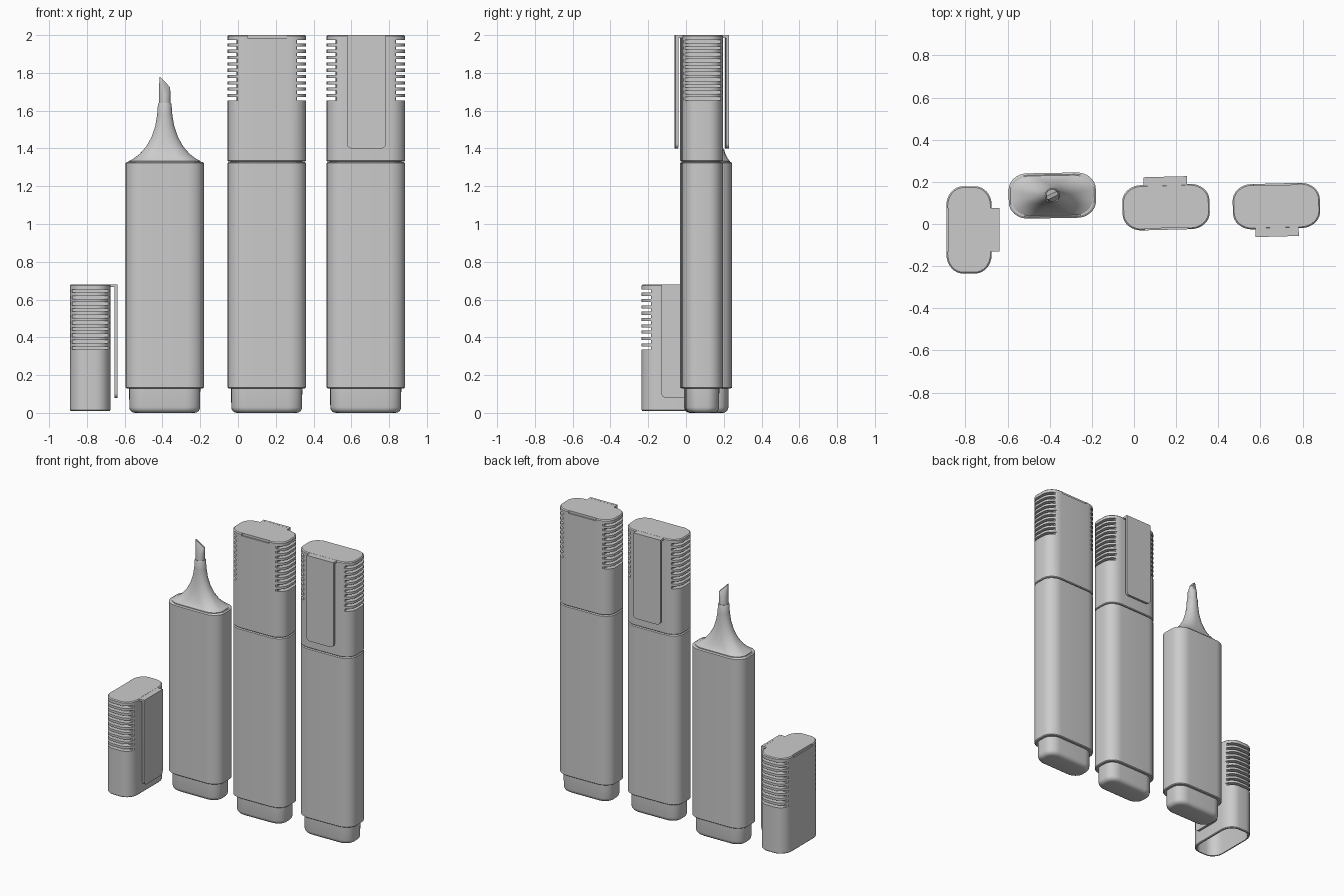
import bpy, bmesh, math
from mathutils import Matrix, Vector

if "Cube" in bpy.data.objects:
    bpy.data.objects.remove(bpy.data.objects["Cube"])

A, B, RX, RY = 0.207, 0.1075, 0.09, 0.078   # half width, half depth, corner radii
SEAM, CAP_H = 1.33, 0.67


def section(z, a=A, b=B, rx=RX, ry=RY, clamp=9.0, n=8):
    """Rounded-rectangle ring; clamp limits |x| (used for the grip slots)."""
    pts = []
    for q, (sx, sy) in enumerate(((1, 1), (-1, 1), (-1, -1), (1, -1))):
        for i in range(n + 1):
            t = math.pi / 2 * (q + i / n)
            x = sx * (a - rx) + rx * math.cos(t)
            y = sy * (b - ry) + ry * math.sin(t)
            pts.append(Vector((max(-clamp, min(clamp, x)), y, z)))
    return pts


def inset(z, d):
    return section(z, A - d, B - d, RX - d * 0.6, RY - d * 0.6)


def finish(name, bm):
    bmesh.ops.remove_doubles(bm, verts=bm.verts, dist=1e-5)
    bmesh.ops.recalc_face_normals(bm, faces=bm.faces)
    me = bpy.data.meshes.new(name)
    bm.to_mesh(me)
    bm.free()
    ob = bpy.data.objects.new(name, me)
    bpy.context.collection.objects.link(ob)
    return ob


def loft(name, rings):
    """Skin a list of equal-length rings and close both ends."""
    bm = bmesh.new()
    vs = [[bm.verts.new(p) for p in r] for r in rings]
    for lo, hi in zip(vs, vs[1:]):
        for i in range(len(lo)):
            j = (i + 1) % len(lo)
            bm.faces.new((lo[i], lo[j], hi[j], hi[i]))
    bm.faces.new(vs[0][::-1])
    bm.faces.new(vs[-1])
    return finish(name, bm)


def box(name, lo, hi):
    bm = bmesh.new()
    mid = [(l + h) / 2 for l, h in zip(lo, hi)]
    size = [h - l for l, h in zip(lo, hi)]
    bmesh.ops.create_cube(bm, size=1, matrix=Matrix.Translation(mid) @ Matrix.Diagonal((*size, 1)))
    return finish(name, bm)


def shade(ob):
    bpy.ops.object.select_all(action='DESELECT')
    ob.select_set(True)
    bpy.context.view_layer.objects.active = ob
    bpy.ops.object.shade_smooth_by_angle(angle=math.radians(32))


# End plug with rounded bottom edge
plug = loft("end_plug", [inset(0.03 * (1 - math.sin(k * math.pi / 8)),
                               0.02 + 0.03 * (1 - math.cos(k * math.pi / 8)))
                         for k in (4, 3, 2, 1, 0)] + [inset(0.135, 0.019)])

# Barrel
barrel = loft("barrel", [inset(0.13, 0.006), inset(0.135, 0.0),
                         inset(SEAM - 0.007, 0.0), inset(SEAM - 0.001, 0.008)])

# Flared nib holder, morphing from the barrel outline to a circle
rings = []
for z, a in ((1.32, .19), (1.333, .19), (1.345, .166), (1.37, .133), (1.41, .098), (1.46, .07),
             (1.52, .05), (1.58, .04), (1.635, .036), (1.64, .033)):
    t = max(0, (a - 0.035) / 0.155)
    b = min(a, 0.035) + t * 0.06
    rings.append(section(z, a, b, a * (1 - 0.55 * t), b * (1 - 0.25 * t)))
holder = loft("nib_holder", rings)

# Chisel nib with slanted tip
tip = section(0, 0.03, 0.009, 0.009, 0.009)
for p in tip:
    p.z = 1.75 - p.x * 0.95
nib = loft("chisel_nib", [section(1.62, .03, .03, .03, .03),
                          section(1.69, .031, .03, .03, .03), tip])
nib.data.transform(Matrix.Rotation(math.radians(25), 4, 'Z'))

# Cap: hollow inside, then outer wall with ten grip slots at each end
core = dict(a=0.145, b=0.094, rx=0.06, ry=0.06)
rings = [section(0.65, **core), section(0.325, **core),
         inset(0.31, 0.012), inset(0, 0.012), inset(0, 0.004), inset(0.005, 0)]
for i in range(10):
    z0 = 0.325 + 0.0335 * i
    z1 = z0 + 0.017
    rings += [section(z0), section(z0, clamp=0.157), section(z1, clamp=0.157), section(z1)]
rings += [inset(CAP_H - 0.006, 0), inset(CAP_H, 0.006)]
cap = loft("cap", rings)

# Small notch in the cap's top edge opposite the clip
cutter = box("notch_cutter", (-0.105, B - 0.008, CAP_H - 0.016), (0.105, B + 0.02, CAP_H + 0.02))
cutter.hide_render = True
bpy.context.view_layer.objects.active = cap
mod = cap.modifiers.new("notch", 'BOOLEAN')
mod.operation, mod.solver, mod.object = 'DIFFERENCE', 'EXACT', cutter
bpy.ops.object.modifier_apply(modifier=mod.name)
bpy.data.objects.remove(cutter)

# Pocket clip: plate with rounded lower corners, bridged to the cap top
W, R, LOW = 0.103, 0.025, 0.07
outline = [(W, CAP_H), (-W, CAP_H)]
for k in range(7):
    t = math.pi + k * math.pi / 12
    outline.append((-W + R + R * math.cos(t), LOW + R + R * math.sin(t)))
for k in range(7):
    t = 1.5 * math.pi + k * math.pi / 12
    outline.append((W - R + R * math.cos(t), LOW + R + R * math.sin(t)))
bm = bmesh.new()
face = bm.faces.new([bm.verts.new((x, -B - 0.021, z)) for x, z in outline])
ext = bmesh.ops.extrude_face_region(bm, geom=[face])
bmesh.ops.translate(bm, vec=(0, -0.016, 0),
                    verts=[g for g in ext["geom"] if isinstance(g, bmesh.types.BMVert)])
clip = finish("clip", bm)
bridge = box("clip_bridge", (-W, -B - 0.022, CAP_H - 0.014), (W, -B + 0.02, CAP_H - 0.0005))

pen_parts = [plug, barrel, holder, nib]
cap_parts = [cap, clip, bridge]
for ob in pen_parts + cap_parts:
    shade(ob)


def place(parts, prefix, x, y, z, deg):
    for src in parts:
        ob = bpy.data.objects.new(f"{prefix}_{src.name}", src.data)
        ob.matrix_world = Matrix.Translation((x, y, z)) @ Matrix.Rotation(math.radians(deg), 4, 'Z')
        bpy.context.collection.objects.link(ob)


# Loose cap, open pen and two closed pens
place(cap_parts, "loose", -0.783, -0.028, 0.01, 90)
place(pen_parts, "open", -0.388, 0.135, 0, 1)
for prefix, x, y, deg in (("clip_back", 0.152, 0.08, 181.5), ("clip_front", 0.676, 0.085, 1.5)):
    place(pen_parts, prefix, x, y, 0, deg)
    place(cap_parts, prefix, x, y, SEAM, deg)

for ob in pen_parts + cap_parts:
    bpy.data.objects.remove(ob)
